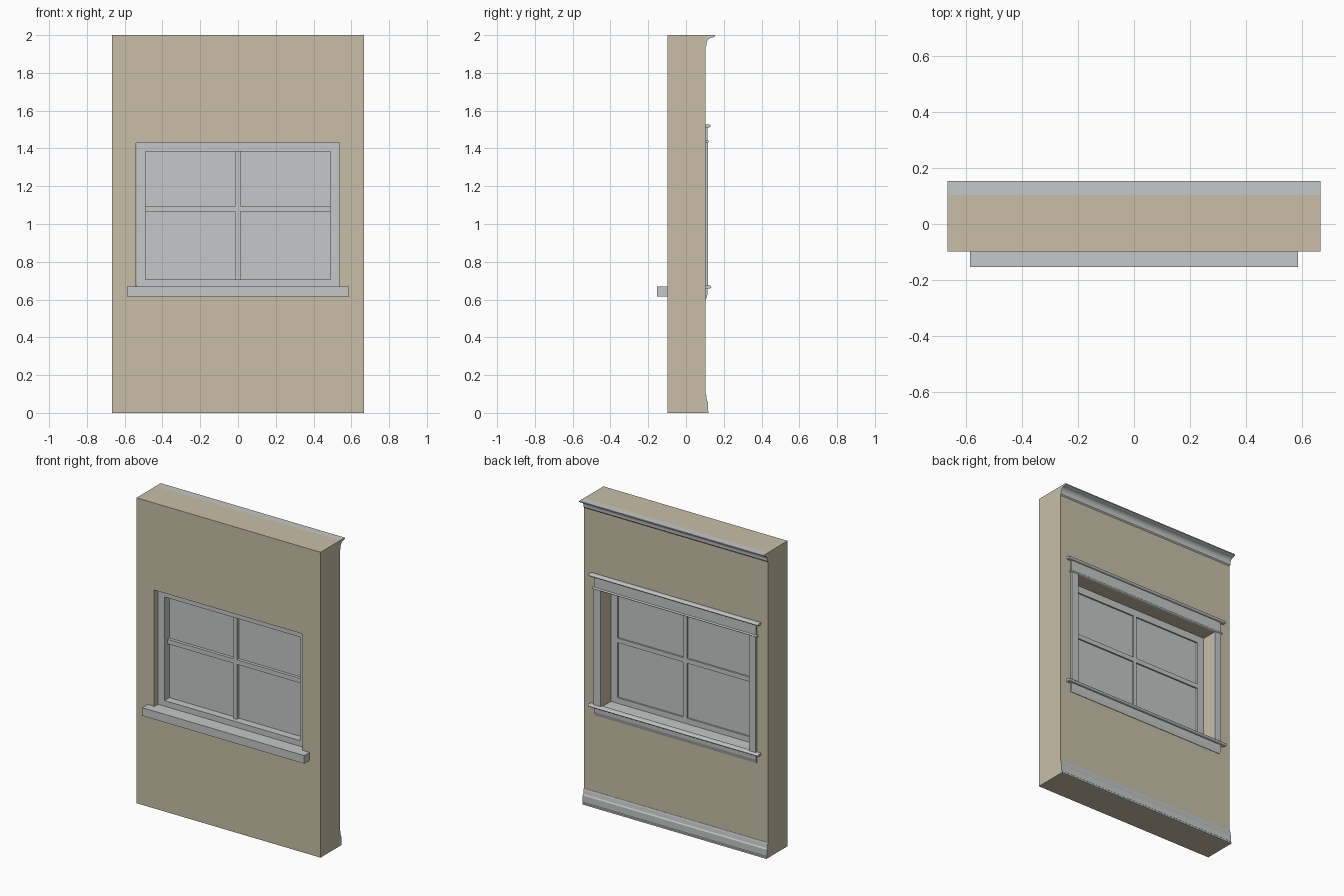
import bpy, bmesh, math

cube = bpy.data.objects.get("Cube")
if cube:
    bpy.data.objects.remove(cube)


def material(name, rgb):
    m = bpy.data.materials.new(name)
    m.use_nodes = True
    m.diffuse_color = (*rgb, 1)
    m.node_tree.nodes["Principled BSDF"].inputs["Base Color"].default_value = (*rgb, 1)
    return m


TAN = material("tan_wall", (0.58, 0.52, 0.39))
GREY = material("pale_grey_trim", (0.56, 0.58, 0.58))


def finish(name, bm, mat, smooth=False):
    bmesh.ops.recalc_face_normals(bm, faces=bm.faces)
    mesh = bpy.data.meshes.new(name)
    bm.to_mesh(mesh)
    bm.free()
    mesh.materials.append(mat)
    if smooth:
        mesh.shade_smooth()
        mesh.set_sharp_from_angle(angle=math.radians(35))
    obj = bpy.data.objects.new(name, mesh)
    bpy.context.collection.objects.link(obj)
    return obj


def moulding(name, profile, x0, x1, mat=GREY, smooth=False):
    """Sweep a closed (y, z) profile along x."""
    bm = bmesh.new()
    face = bm.faces.new([bm.verts.new((x0, y, z)) for y, z in profile])
    new = bmesh.ops.extrude_face_region(bm, geom=[face])["geom"]
    verts = [v for v in new if isinstance(v, bmesh.types.BMVert)]
    bmesh.ops.translate(bm, verts=verts, vec=(x1 - x0, 0, 0))
    return finish(name, bm, mat, smooth)


def box(name, x0, x1, y0, y1, z0, z1, mat=GREY):
    return moulding(name, [(y0, z0), (y1, z0), (y1, z1), (y0, z1)], x0, x1, mat)


def ring(name, outer, inner, y0, y1, mat):
    """Rectangular slab with a rectangular opening; rects are x0, x1, z0, z1."""
    bm = bmesh.new()

    def loop(r, y):
        x0, x1, z0, z1 = r
        return [bm.verts.new(p) for p in
                ((x0, y, z0), (x1, y, z0), (x1, y, z1), (x0, y, z1))]

    loops = [loop(outer, y0), loop(inner, y0), loop(inner, y1), loop(outer, y1)]
    for a, b in zip(loops, loops[1:] + loops[:1]):
        for i in range(4):
            j = (i + 1) % 4
            bm.faces.new((a[i], a[j], b[j], b[i]))
    return finish(name, bm, mat)


def nosing(name, y0, y1, z0, z1, half):
    """Flat board whose room-side edge is a half round."""
    r, mid = (z1 - z0) / 2, (z0 + z1) / 2
    arc = [(y1 - r + r * math.cos(t), mid + r * math.sin(t))
           for t in (math.pi * (i / 8 - 0.5) for i in range(9))]
    return moulding(name, [(y0, z0)] + arc + [(y0, z1)], -half, half, smooth=True)


FRONT, BACK, HALF = -0.098, 0.103, 0.667
WIN = 0.537

# Wall with window opening
ring("wall", (-HALF, HALF, 0, 2), (-0.541, WIN, 0.62, 1.43), FRONT, BACK, TAN)

# Window: sash frame, pane and glazing bars
ring("sash_frame", (-WIN, WIN, 0.66, 1.43), (-0.49, 0.49, 0.705, 1.383),
     -0.06, 0.01, GREY)
box("window_pane", -0.492, 0.492, -0.01, 0, 0.70, 1.386)
box("vertical_glazing_bar", -0.013, 0.013, -0.03, 0.01, 0.705, 1.383)
box("horizontal_glazing_bar", -0.49, 0.49, -0.03, 0.01, 1.065, 1.095)

# Sills
box("outer_sill", -0.587, 0.587, -0.153, FRONT, 0.615, 0.668)
box("sill_core", -WIN, WIN, FRONT, BACK, 0.62, 0.668)
nosing("inner_stool", BACK, 0.134, 0.658, 0.674, 0.617)
moulding("stool_apron", [(BACK, 0.60), (0.106, 0.60), (0.113, 0.625),
                         (0.115, 0.658), (BACK, 0.658)], -0.587, 0.587)

# Room-side casing
for side, x0, x1 in (("right", -0.587, -0.54), ("left", WIN, 0.587)):
    box(side + "_casing", x0, x1, BACK, 0.117, 0.674, 1.435)
box("head_casing", -0.587, 0.587, BACK, 0.114, 1.43, 1.512)
nosing("head_bead", BACK, 0.121, 1.43, 1.442, 0.595)
nosing("head_cap", BACK, 0.13, 1.511, 1.528, 0.615)

# Crown moulding with a cove, and skirting board
cove = [(0.141 - 0.032 * math.cos(t), 1.955 + 0.032 * math.sin(t))
        for t in (math.pi / 2 * i / 6 for i in range(7))]
moulding("crown_moulding", [(BACK, 1.938), (0.109, 1.945)] + cove
         + [(0.146, 1.99), (0.153, 1.993), (0.153, 2), (BACK, 2)], -HALF, HALF, smooth=True)
moulding("skirting_board", [(BACK, 0), (0.12, 0), (0.12, 0.01), (0.116, 0.014),
                            (0.116, 0.058), (0.111, 0.066), (0.108, 0.088),
                            (0.105, 0.10), (BACK, 0.10)], -HALF, HALF)
